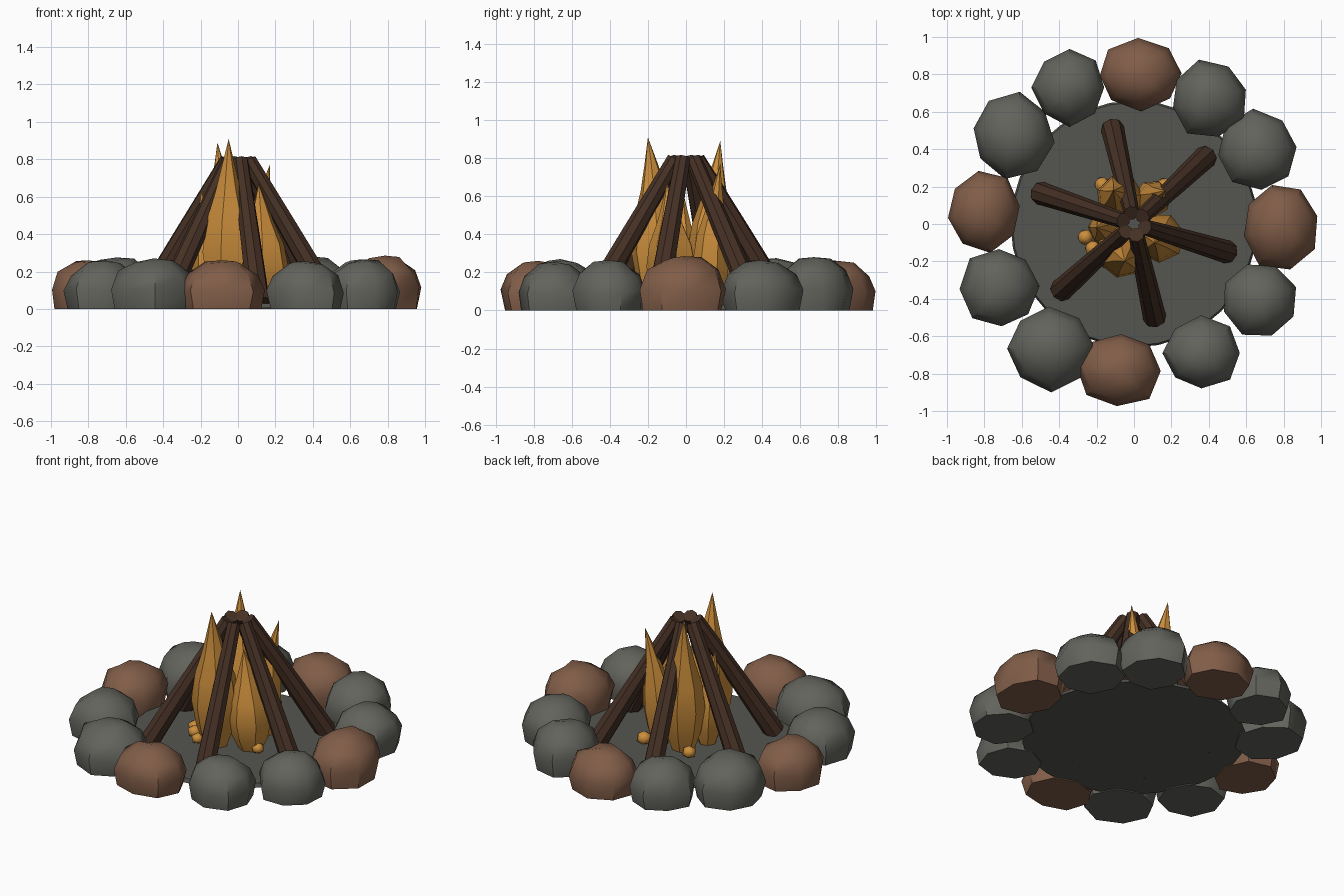
import bpy, bmesh, math, random
from mathutils import Vector

if "Cube" in bpy.data.objects:
    bpy.data.objects.remove(bpy.data.objects["Cube"])

random.seed(4)


def material(name, rgb):
    m = bpy.data.materials.new(name)
    m.diffuse_color = (*rgb, 1)
    m.use_nodes = True
    m.node_tree.nodes["Principled BSDF"].inputs["Base Color"].default_value = m.diffuse_color
    return m


GREY = material("grey_stone", (0.125, 0.125, 0.11))
BROWN = material("brown_stone", (0.22, 0.11, 0.065))
ASH = material("ash", (0.09, 0.09, 0.08))
BARK = material("bark", (0.06, 0.03, 0.018))
FIRE = material("fire", (0.6, 0.27, 0.045))


def finish(name, bm, mat, angle):
    bmesh.ops.recalc_face_normals(bm, faces=bm.faces)
    me = bpy.data.meshes.new(name)
    bm.to_mesh(me)
    bm.free()
    me.materials.append(mat)
    ob = bpy.data.objects.new(name, me)
    bpy.context.collection.objects.link(ob)
    bpy.ops.object.select_all(action='DESELECT')
    ob.select_set(True)
    bpy.context.view_layer.objects.active = ob
    bpy.ops.object.shade_smooth_by_angle(angle=math.radians(angle))
    return ob


def loft(name, rings, mat, angle):
    """Skin a list of point rings; a ring of one point is a tip."""
    bm = bmesh.new()
    loops = [[bm.verts.new(p) for p in r] for r in rings]
    for a, b in zip(loops, loops[1:]):
        n = len(a)
        for i in range(n):
            j = (i + 1) % n
            if len(b) == 1:
                bm.faces.new((a[i], a[j], b[0]))
            else:
                bm.faces.new((a[i], a[j], b[j], b[i]))
    for end in (loops[0], loops[-1]):
        if len(end) > 2:
            bm.faces.new(end)
    return finish(name, bm, mat, angle)


# stones: x, y, half width, half depth, height, number of the ring
stones = [
    (0.785, -0.01, .21, .235, .285), (0.66, 0.39, .22, .22, .265),
    (0.40, 0.67, .21, .205, .28), (0.03, 0.80, .225, .19, .26),
    (-0.345, 0.73, .20, .205, .265), (-0.65, 0.475, .22, .225, .275),
    (-0.80, 0.065, .20, .215, .26), (-0.715, -0.34, .21, .215, .26),
    (-0.45, -0.66, .235, .225, .27), (-0.08, -0.775, .225, .20, .26),
    (0.36, -0.69, .21, .195, .255), (0.67, -0.405, .21, .21, .265)]
for k, (x, y, rx, ry, h) in enumerate(stones):
    n, turn = 8, random.uniform(0, 1)
    jit = [random.uniform(0.93, 1.06) for _ in range(n)]
    rings = []
    for f, z in ((0.90, 0), (1.0, 0.38), (0.83, 0.72), (0.42, 0.94)):
        ring = []
        for i in range(n):
            a = turn + math.tau * i / n
            s = f * jit[i] * random.uniform(0.98, 1.02)
            dz = random.uniform(-0.012, 0.012) if z else 0
            ring.append((x + rx * s * math.cos(a), y + ry * s * math.sin(a), h * z + dz))
        rings.append(ring)
    rings.append([(x, y, h)])
    loft(f"ring_stone_{k + 1}", rings, BROWN if k % 3 == 0 else GREY, 45)

# ash bed
bm = bmesh.new()
bmesh.ops.create_cone(bm, cap_ends=True, segments=32, radius1=0.66, radius2=0.65, depth=0.025)
bmesh.ops.translate(bm, verts=bm.verts, vec=(0, 0, 0.0175))
finish("ash_bed", bm, ASH, 30)

# leaning logs, cut square at both ends
feet = [(-0.115, 0.51), (0.385, 0.36), (0.50, -0.15),
        (0.11, -0.50), (-0.39, -0.355), (-0.50, 0.165)]
for k, (x, y) in enumerate(feet):
    foot = Vector((x, y, 0.035))
    out = Vector((x, y, 0)).normalized()
    top = out * 0.06 + Vector((0, 0, 0.795))
    d = (top - foot).normalized()
    u = d.cross(out).normalized()
    v = d.cross(u)
    rings = []
    for t, r in ((0, 0.062), (0.5, 0.053), (1, 0.042)):
        c = foot.lerp(top, t)
        rings.append([c + r * (u * math.cos(math.tau * i / 8) + v * math.sin(math.tau * i / 8))
                      for i in range(8)])
    loft(f"log_{k + 1}", rings, BARK, 30)

# flames: base x, y, tip x, y, z, widest radius
flames = [(-0.06, -0.14, -0.05, -0.20, 0.91, .145), (-0.07, 0.13, -0.11, 0.18, 0.89, .13),
          (0.14, -0.07, 0.11, -0.10, 0.67, .135), (0.09, 0.13, 0.17, 0.18, 0.77, .10),
          (-0.14, -0.02, -0.20, -0.02, 0.64, .10)]
profile = [(0, .50), (.14, .82), (.32, 1), (.5, .86), (.68, .50), (.84, .25)]
for k, (x, y, tx, ty, h, r) in enumerate(flames):
    n = 7
    rings = []
    for t, f in profile:
        cx, cy = x + (tx - x) * t ** 2, y + (ty - y) * t ** 2
        rings.append([(cx + r * f * math.cos(k + math.tau * i / n),
                       cy + r * f * math.sin(k + math.tau * i / n), 0.02 + (h - 0.02) * t)
                      for i in range(n)])
    rings.append([(tx, ty, h)])
    loft(f"flame_{k + 1}", rings, FIRE, 35)

# glowing embers at the flame feet
for k, (x, y, r) in enumerate([(-0.26, -0.07, .045), (-0.22, -0.13, .045), (-0.15, -0.20, .04),
                               (0.16, 0.20, .05), (0.22, -0.11, .04), (-0.17, 0.21, .045)]):
    bm = bmesh.new()
    bmesh.ops.create_icosphere(bm, subdivisions=1, radius=r)
    for p in bm.verts:
        p.co = (p.co.x + x, p.co.y + y, p.co.z * 0.9 + 0.06)
    finish(f"ember_{k + 1}", bm, FIRE, 45)
